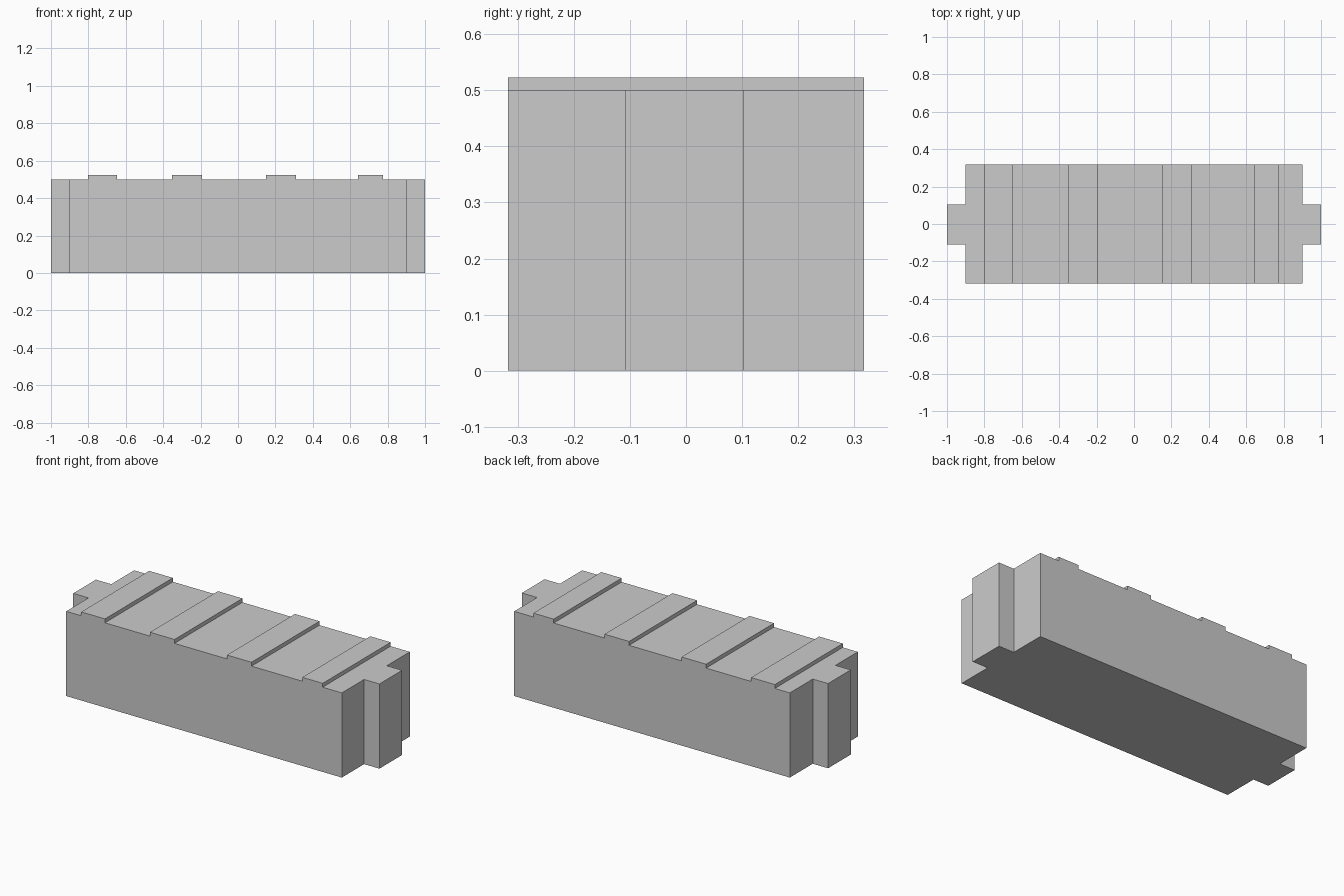
import bpy, bmesh
from mathutils import Vector

if "Cube" in bpy.data.objects:
    bpy.data.objects.remove(bpy.data.objects["Cube"])

HALF_X, HALF_Y, TOP, RIDGE_TOP = 0.9, 0.317, 0.5, 0.523
TAB_Y = (-0.109, 0.103)
RIDGES = [(-0.802, -0.647), (-0.353, -0.193), (0.15, 0.31), (0.642, 0.775)]

# Side profile of the block, stepping up over each raised ridge
profile = [(HALF_X, 0), (-HALF_X, 0), (-HALF_X, TOP)]
for a, b in RIDGES:
    profile += [(a, TOP), (a, RIDGE_TOP), (b, RIDGE_TOP), (b, TOP)]
profile.append((HALF_X, TOP))

# Block: extrude the profile from front to back
bm = bmesh.new()
face = bm.faces.new([bm.verts.new((x, -HALF_Y, z)) for x, z in profile])
ret = bmesh.ops.extrude_face_region(bm, geom=[face], use_keep_orig=True)
new_verts = [g for g in ret["geom"] if isinstance(g, bmesh.types.BMVert)]
bmesh.ops.translate(bm, verts=new_verts, vec=(0, 2 * HALF_Y, 0))
bmesh.ops.recalc_face_normals(bm, faces=bm.faces[:])

# Slice lengthwise to mark out the end tabs
for y in TAB_Y:
    geom = bm.verts[:] + bm.edges[:] + bm.faces[:]
    bmesh.ops.bisect_plane(bm, geom=geom, plane_co=(0, y, 0), plane_no=(0, 1, 0))

# End tabs: pull the middle strip of each end face outwards
for side in (-1, 1):
    bm.normal_update()
    ends = [f for f in bm.faces
            if f.normal.x * side > 0.9
            and abs(f.calc_center_median().x - side * HALF_X) < 0.001
            and TAB_Y[0] < f.calc_center_median().y < TAB_Y[1]]
    ret = bmesh.ops.extrude_face_region(bm, geom=ends)
    verts = [g for g in ret["geom"] if isinstance(g, bmesh.types.BMVert)]
    bmesh.ops.translate(bm, verts=verts, vec=Vector((side * (1 - HALF_X), 0, 0)))

# Merge flat neighbouring faces and tidy normals
bmesh.ops.dissolve_limit(bm, angle_limit=0.01, verts=bm.verts[:], edges=bm.edges[:])
bmesh.ops.recalc_face_normals(bm, faces=bm.faces[:])

mesh = bpy.data.meshes.new("ridged_block")
bm.to_mesh(mesh)
bm.free()
bpy.context.collection.objects.link(bpy.data.objects.new("ridged_block", mesh))
